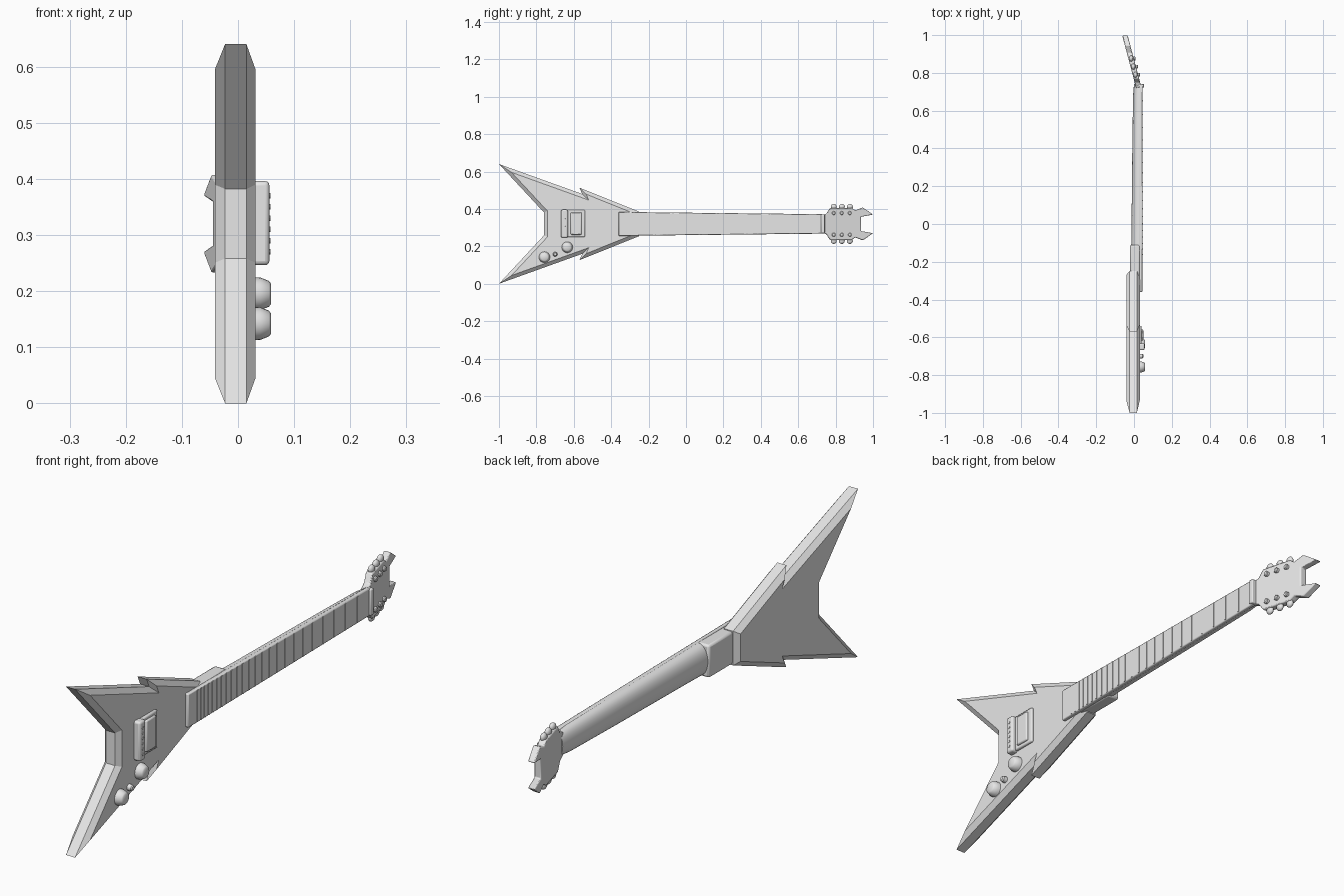
import bpy, bmesh, math
from mathutils import Vector

if "Cube" in bpy.data.objects:
    bpy.data.objects.remove(bpy.data.objects["Cube"], do_unlink=True)

ZC = 0.32  # height of the long axis

grey = bpy.data.materials.new("light grey")
grey.use_nodes = True
grey.diffuse_color = (0.8, 0.8, 0.8, 1)
grey.node_tree.nodes["Principled BSDF"].inputs["Base Color"].default_value = (0.8, 0.8, 0.8, 1)


def finish(name, bm, bevel=0.0, segments=2, angle=35):
    """Turn a bmesh into a shaded object with optional rounded edges."""
    bmesh.ops.recalc_face_normals(bm, faces=bm.faces)
    me = bpy.data.meshes.new(name)
    bm.to_mesh(me)
    bm.free()
    me.materials.append(grey)
    ob = bpy.data.objects.new(name, me)
    bpy.context.collection.objects.link(ob)
    bpy.ops.object.select_all(action='DESELECT')
    ob.select_set(True)
    bpy.context.view_layer.objects.active = ob
    if bevel:
        m = ob.modifiers.new("Rounded edges", 'BEVEL')
        m.width, m.segments, m.limit_method = bevel, segments, 'ANGLE'
    bpy.ops.object.shade_smooth_by_angle(angle=math.radians(angle))
    return ob


def loft(name, rings, **kw):
    """Skin equal-length rings of points and cap both ends."""
    bm = bmesh.new()
    vs = [[bm.verts.new(p) for p in r] for r in rings]
    n = len(vs[0])
    for a, b in zip(vs, vs[1:]):
        for i in range(n):
            j = (i + 1) % n
            bm.faces.new((a[i], a[j], b[j], b[i]))
    bm.faces.new(vs[0])
    bm.faces.new(vs[-1][::-1])
    return finish(name, bm, **kw)


def box(name, x, y, z, **kw):
    rings = [[(a, y[0], z[0]), (a, y[1], z[0]), (a, y[1], z[1]), (a, y[0], z[1])] for a in x]
    return loft(name, rings, **kw)


def knob(name, y, z, stations, sides=24, slant=0.0, **kw):
    """Round part turned about x; stations are (x, radius)."""
    rings = [[(x, y + r * math.cos(2 * math.pi * i / sides),
               z + r * math.sin(2 * math.pi * i / sides)) for i in range(sides)]
             for x, r in stations]
    return loft(name, rings, **kw)


def mirrored(half):
    return [Vector(p) for p in half] + [Vector((y, -z)) for y, z in reversed(half)]


def inset(pts, w):
    out = []
    for i, p in enumerate(pts):
        d1 = (p - pts[i - 1]).normalized()
        d2 = (pts[(i + 1) % len(pts)] - p).normalized()
        n1, n2 = Vector((d1.y, -d1.x)), Vector((d2.y, -d2.x))
        out.append(p + (n1 + n2) * w / (1 + n1.dot(n2)))
    return out


def ring(pts, xf):
    return [(xf(p.x), p.x, ZC + p.y) for p in pts]


# Body: swept-back wings with barbs and wide chamfers on both faces
outline = mirrored([(-0.76, 0.062), (-1.0, 0.32), (-0.555, 0.16), (-0.57, 0.194), (-0.25, 0.065)])
inner = inset(outline, 0.019)
loft("body", [ring(p, lambda y, x=x: x) for p, x in
              ((inner, -0.041), (outline, -0.023), (outline, 0.015), (inner, 0.031))], angle=25)

# Heel block between body and neck
box("neck_heel", (-0.02, 0.032), (-0.30, -0.11), (ZC - 0.062, ZC + 0.062), bevel=0.008)

# Neck: D-shaped section, tapering to the nut
rings = []
for y, hw, back in ((-0.14, 0.061, -0.015), (0.0, 0.059, -0.013), (0.4, 0.055, -0.009),
                    (0.68, 0.051, -0.005), (0.74, 0.046, 0.0)):
    rings.append([(0.034 - (0.034 - back) * math.sin(math.pi * i / 14) ** 0.7, y,
                   ZC + hw * math.cos(math.pi * i / 14)) for i in range(15)])
loft("neck", rings, angle=50)

# Fingerboard
def board_half(y):
    return 0.064 - 0.012 * (y + 0.36) / 1.09

def board_x(y):
    return 0.044 + 0.002 * (y + 0.36) / 1.09

loft("fingerboard", [[(0.028, y, ZC - board_half(y)), (board_x(y), y, ZC - board_half(y)),
                      (board_x(y), y, ZC + board_half(y)), (0.028, y, ZC + board_half(y))]
                     for y in (-0.36, 0.73)], bevel=0.004)

# Frets at their geometric spacing
for n in range(1, 25):
    y = 0.73 - 1.38 * (1 - 2 ** (-n / 12))
    h = board_half(y) - 0.003
    box(f"fret_{n}", (0.040, board_x(y) + 0.002), (y - 0.003, y + 0.003), (ZC - h, ZC + h))

# Nut
box("nut", (0.02, 0.053), (0.722, 0.742), (ZC - 0.05, ZC + 0.05), bevel=0.004)

# Headstock: tilted back, with a forked end
def head_x(y):
    return 0.035 - 0.265 * (y - 0.74)

head = mirrored([(0.72, 0.044), (0.75, 0.055), (0.77, 0.086), (0.885, 0.086), (0.905, 0.072),
                 (0.945, 0.088), (1.0, 0.05), (0.935, 0.038)])
loft("headstock", [ring(head, lambda y: head_x(y) - 0.029), ring(head, head_x)], bevel=0.004)

# Tuners: three buttons and posts on each side
for side, label in ((1, "upper"), (-1, "lower")):
    for k, y in enumerate((0.79, 0.833, 0.876)):
        bm = bmesh.new()
        bmesh.ops.create_uvsphere(bm, u_segments=16, v_segments=10, radius=1)
        bmesh.ops.scale(bm, vec=(0.011, 0.016, 0.016), verts=bm.verts)
        bmesh.ops.translate(bm, vec=(head_x(y) - 0.014, y, ZC + side * 0.091), verts=bm.verts)
        finish(f"{label}_tuner_button_{k + 1}", bm, angle=60)
        x = head_x(y)
        knob(f"{label}_tuner_post_{k + 1}", y, ZC + side * 0.058,
             ((x - 0.01, 0.01), (x + 0.007, 0.01), (x + 0.01, 0.007)), sides=12)

# Bridge and pickup
box("bridge", (0.02, 0.056), (-0.668, -0.632), (ZC - 0.074, ZC + 0.076), bevel=0.008, segments=3)
box("pickup_frame", (0.02, 0.041), (-0.635, -0.54), (ZC - 0.07, ZC + 0.074), bevel=0.005)
box("pickup", (0.03, 0.049), (-0.617, -0.558), (ZC - 0.058, ZC + 0.062), bevel=0.005)
for i in range(6):
    knob(f"saddle_{i + 1}", -0.65, ZC - 0.05 + 0.02 * i, ((0.05, 0.006), (0.058, 0.005)), sides=10)

# Control knobs and switch
for name, y, z in (("volume_knob", -0.635, 0.195), ("tone_knob", -0.757, 0.142)):
    knob(name, y, z, ((0.025, 0.03), (0.04, 0.029), (0.055, 0.023), (0.059, 0.018)), angle=40)
knob("switch", -0.70, 0.158, ((0.025, 0.013), (0.046, 0.011), (0.05, 0.007)), sides=16)
